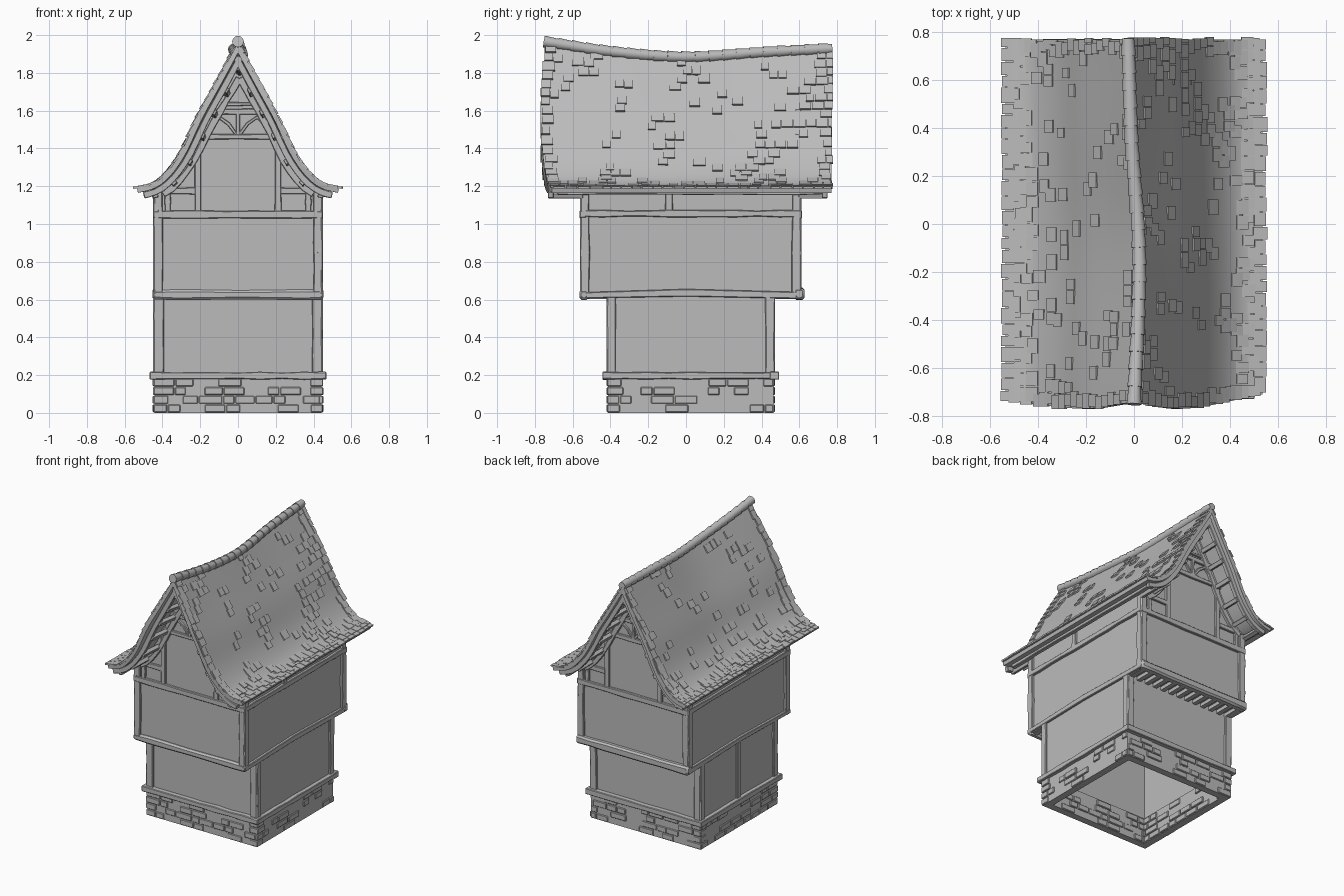
import bpy, bmesh, math, random
from mathutils import Vector as V, Matrix

random.seed(4)
cube = bpy.data.objects.get("Cube")
if cube:
    bpy.data.objects.remove(cube, do_unlink=True)

grey = bpy.data.materials.new("plain_grey")
grey.use_nodes = True
grey.diffuse_color = (0.5, 0.5, 0.5, 1)
grey.node_tree.nodes["Principled BSDF"].inputs["Base Color"].default_value = grey.diffuse_color

X, Y, Z = V((1, 0, 0)), V((0, 1, 0)), V((0, 0, 1))
RIDGE_X = [(-.75, 0), (-.15, .022), (.35, -.01), (.78, -.025)]
RIDGE_Z = [(-.75, 1.962), (-.4, 1.91), (0, 1.88), (.4, 1.905), (.78, 1.925)]
PROFILE = [(0, 1), (.2, .74), (.4, .485), (.56, .25), (.7, .11), (.83, .035), (1, 0)]
FRONT_EDGE = [(-1, -.735), (-.4, -.77), (0, -.745), (.4, -.77), (1, -.71)]
BACK_EDGE = .77
EAVE_X, EAVE_Z = .535, 1.19


def spline(pts, t):
    """Smooth curve through the points, extended straight beyond the ends."""
    def slope(i):
        a, b = pts[max(i - 1, 0)], pts[min(i + 1, len(pts) - 1)]
        return (b[1] - a[1]) / (b[0] - a[0])
    last = len(pts) - 1
    if t <= pts[0][0]:
        return pts[0][1] + (t - pts[0][0]) * slope(0)
    if t >= pts[last][0]:
        return pts[last][1] + (t - pts[last][0]) * slope(last)
    i = max(k for k in range(last) if pts[k][0] <= t)
    (a, p), (b, q) = pts[i], pts[i + 1]
    u = (t - a) / (b - a)
    e = u * u * (3 - 2 * u)
    return p + (q - p) * e + (b - a) * u * (1 - u) * ((1 - u) * slope(i) - u * slope(i + 1))


def roof(side, f, y, drop=0):
    """Point on the roof, f from ridge to eave, moved inwards by drop."""
    def at(g):
        x = spline(RIDGE_X, y) * (1 - g) + side * EAVE_X * g
        return V((x, y, EAVE_Z + spline(PROFILE, g) * (spline(RIDGE_Z, y) - EAVE_Z)))
    down = (at(f + .01) - at(f - .01)).normalized()
    normal = side * down.cross(Y)
    return at(f) - normal * drop, down, normal


def finish(name, bm, smooth=False, thickness=0, bevel=0):
    if not thickness:
        bmesh.ops.recalc_face_normals(bm, faces=bm.faces)
    mesh = bpy.data.meshes.new(name)
    bm.to_mesh(mesh)
    bm.free()
    mesh.materials.append(grey)
    ob = bpy.data.objects.new(name, mesh)
    bpy.context.collection.objects.link(ob)
    bpy.ops.object.select_all(action='DESELECT')
    ob.select_set(True)
    bpy.context.view_layer.objects.active = ob
    if thickness:
        mod = ob.modifiers.new("thickness", 'SOLIDIFY')
        mod.thickness, mod.offset = thickness, -1
        bpy.ops.object.modifier_apply(modifier=mod.name)
    if bevel:
        mod = ob.modifiers.new("worn_edges", 'BEVEL')
        mod.width, mod.segments = bevel, 1
    if smooth:
        bpy.ops.object.shade_smooth_by_angle(angle=math.radians(35))


def box(bm, lo, hi):
    lo, hi = V(lo), V(hi)
    bmesh.ops.create_cube(bm, size=1, matrix=Matrix.Translation((lo + hi) / 2)
                          @ Matrix.Diagonal((hi - lo).to_4d()))


def timber(bm, pts, width, depth, facing, wobble=.003):
    """Slightly uneven beam along the points, facing out of its wall."""
    pts = [V(p) for p in pts]
    if len(pts) == 2:
        n = max(2, round((pts[1] - pts[0]).length / .12))
        pts = [pts[0].lerp(pts[1], k / n) for k in range(n + 1)]
    rings = []
    for i, p in enumerate(pts):
        along = pts[min(i + 1, len(pts) - 1)] - pts[max(i - 1, 0)]
        across = along.cross(facing).normalized()
        w = width / 2 + random.uniform(-wobble, wobble)
        d = depth / 2
        rings.append([bm.verts.new(p + across * w * a + facing * d * b)
                      for a, b in ((1, 1), (-1, 1), (-1, -1), (1, -1))])
    for r, s in zip(rings, rings[1:]):
        for k in range(4):
            bm.faces.new((r[k], r[k - 1], s[k - 1], s[k]))
    bm.faces.new(rings[0])
    bm.faces.new(rings[-1])


def shell(name, x, y0, y1, z0, z1, t):
    """Four walls open at the bottom and top."""
    bm = bmesh.new()
    for s in (-1, 1):
        box(bm, (min(s * x, s * (x - t)), y0, z0), (max(s * x, s * (x - t)), y1, z1))
    for a in (y0, y1 - t):
        box(bm, (t - x, a, z0), (x - t, a + t, z1))
    finish(name, bm)


# Hollow lower storey and solid upper storey
shell("stone_base", .442, -.412, .462, 0, .19, .05)
shell("ground_floor_walls", .436, -.406, .456, .18, .63, .03)
bm = bmesh.new()
box(bm, (-.432, -.545, .628), (.432, .595, 1.18))
finish("upper_floor_walls", bm)

# Bricks standing out of the base on both faces
bm = bmesh.new()
for row in range(4):
    z = .003 + row * .046
    for wall in range(4):
        along_x = wall < 2
        start, end = (-.447, .447) if along_x else (-.417, .467)
        mid = (-.387, .437, -.417, .417)[wall]
        p = start
        while p < end - .03:
            q = min(p + random.uniform(.06, .13), end)
            if random.random() < .55 or p == start:
                d = .031 + random.uniform(0, .004)
                lo, hi = ((p, mid - d), (q - .006, mid + d)) if along_x else ((mid - d, p), (mid + d, q - .006))
                box(bm, (*lo, z), (*hi, z + .041))
            p = q
finish("base_bricks", bm, bevel=.004)

# Timber frame of both storeys
bm = bmesh.new()
for y, out, upper in ((-.406, -Y, -.545), (.456, Y, .595)):
    sign = out.y
    timber(bm, [(-.468, y + sign * .012, .197), (.468, y + sign * .012, .197)], .038, .05, out)
    timber(bm, [(-.45, upper, 1.05), (.45, upper, 1.05)], .04, .036, out)
    for s in (-1, 1):
        timber(bm, [(s * .419, y, .2), (s * .419, y, .62)], .05, .032, out)
        timber(bm, [(s * .422, upper, .63), (s * .422, upper, 1.17)], .046, .032, out)
for s in (-1, 1):
    out = X * s
    timber(bm, [(s * .444, -.44, .197), (s * .444, .49, .197)], .038, .046, out)
    timber(bm, [(s * .434, -.56, .622), (s * .434, 0, .636), (s * .434, .61, .622)], .034, .034, out)
    timber(bm, [(s * .434, -.56, 1.055), (s * .434, .61, 1.055)], .034, .034, out)
    timber(bm, [(s * .468, -.68, 1.168), (s * .468, .72, 1.168)], .026, .03, out)
    for a, b, z0, z1 in ((-.395, .445, .2, .62), (-.535, .585, .63, 1.18)):
        for y in (a, b):
            timber(bm, [(s * .434, y, z0), (s * .434, y, z1)], .048, .03, out)
    timber(bm, [(s * .434, -.09, 1.06), (s * .434, -.09, 1.19)], .04, .026, out)
timber(bm, [(-.436, .03, .2), (-.436, .03, .62)], .04, .026, -X)
finish("timber_frame", bm, bevel=.004)

# Overhang beams with joists between them and the lower wall
bm = bmesh.new()
timber(bm, [(-.452, -.54, .625), (.452, -.54, .625)], .052, .046, -Y)
timber(bm, [(-.452, .6, .63), (.452, .6, .63)], .06, .056, Y)
finish("overhang_beams", bm, smooth=True, bevel=.012)
bm = bmesh.new()
for k in range(13):
    x = -.41 + k * .82 / 12
    for a, b in ((-.53, -.39), (.44, .59)):
        box(bm, (x - .016, a, .603), (x + .016, b, .632))
finish("joists", bm)

# Gable walls, their framing, rafters, purlin ends and bargeboards
walls, frame, trim = bmesh.new(), bmesh.new(), bmesh.new()
steps = [k / 16 for k in range(1, 14)]
for y, out, edge in ((-.545, -Y, -.715), (.595, Y, .735)):
    outline = [V((-.43, y, 1.05))] + [roof(-1, f, y, .03)[0] for f in reversed(steps)]
    outline += [roof(1, f, y, .03)[0] for f in steps] + [V((.43, y, 1.05))]
    face = walls.faces.new([walls.verts.new(p) for p in outline])
    inner = bmesh.ops.extrude_face_region(walls, geom=[face])["geom"]
    bmesh.ops.translate(walls, vec=-out * .04, verts=[g for g in inner if isinstance(g, bmesh.types.BMVert)])

    def strut(*pts, width=.034):
        timber(frame, [(px, y, pz) for px, pz in pts], width, .03, out, .002)
    strut((-.24, 1.462), (.24, 1.462), width=.03)
    strut((-.17, 1.595), (.17, 1.595), width=.03)
    strut((0, 1.47), (0, 1.59), width=.022)
    strut((-.09, 1.635), (.09, 1.635), width=.016)
    for s in (-1, 1):
        strut((s * .212, 1.06), (s * .212, 1.46))
        strut((s * .225, 1.175), (s * .40, 1.175))
        strut((s * .372, 1.06), (s * .372, 1.17), width=.03)
        strut((s * .17, 1.475), (s * .145, 1.53), (s * .1, 1.565), (s * .05, 1.53), (s * .01, 1.475), width=.018)
        timber(frame, [roof(s, f, y, .075)[0] for f in steps[1:]], .034, .036, out)
        board = [k / 20 for k in range(1, 20)]
        timber(trim, [roof(s, f, edge, .045)[0] for f in board], .034, .03, out, .001)
        for f in (.1, .22, .34, .46, .58, .72, .86):
            a, b = roof(s, f, y, .06)[0], roof(s, f, edge + out.y * .012, .06)[0]
            timber(trim, [a, b], .03, .03, roof(s, f, y)[2], 0)
finish("gable_walls", walls)
finish("gable_frame", frame, bevel=.003)
finish("bargeboards_and_purlins", trim, bevel=.003)

# Sagging curved roof
bm = bmesh.new()
N, M = 24, 30
grid = []
for i in range(-N, N + 1):
    f, side = abs(i) / N, (1 if i >= 0 else -1)
    front = spline(FRONT_EDGE, i / N)
    grid.append([bm.verts.new(roof(side, f, front + (BACK_EDGE - front) * j / M)[0]) for j in range(M + 1)])
for a, b in zip(grid, grid[1:]):
    for j in range(M):
        bm.faces.new((a[j], b[j], b[j + 1], a[j + 1]))
finish("roof", bm, smooth=True, thickness=.026)

# Shingles: full along the edges, scattered over the middle
bm = bmesh.new()
ROWS = 21
for side in (-1, 1):
    for row in range(ROWS):
        f = (row + .6) / ROWS
        y = spline(FRONT_EDGE, side * f) + random.uniform(-.012, .008)
        first = True
        while y < BACK_EDGE - .015:
            width = random.uniform(.045, .07)
            end = min(y + width, BACK_EDGE + random.uniform(-.004, .012))
            patch = math.sin(y * 9 + row * .25 + side) > .3
            chance = .5 if row > ROWS - 6 else (.3 if patch else .06)
            if first or end > BACK_EDGE - .03 or row == ROWS - 1 or random.random() < chance:
                p, down, normal = roof(side, f, (y + end) / 2, -.003)
                tilt = (down + normal * .1).normalized()
                up = side * tilt.cross(Y)
                rot = Matrix((Y, tilt, up)).transposed().to_4x4()
                size = V((end - y - .004, random.uniform(.045, .06), .011))
                bmesh.ops.create_cube(bm, size=1, matrix=Matrix.Translation(p) @ rot @ Matrix.Diagonal(size.to_4d()))
            first, y = False, end
finish("shingles", bm)

# Overlapping ridge tiles
bm = bmesh.new()
CAPS = 21
for k in range(CAPS):
    a, b = (V((spline(RIDGE_X, y), y, spline(RIDGE_Z, y) + .004))
            for y in (-.752 + 1.526 * (k + t) / CAPS for t in (0, 1.12 if k < CAPS - 1 else 1)))
    turn = (b - a).to_track_quat('Z', 'Y').to_matrix().to_4x4()
    bmesh.ops.create_cone(bm, cap_ends=True, segments=12, radius1=.031, radius2=.025,
                          depth=(b - a).length, matrix=Matrix.Translation((a + b) / 2) @ turn)
finish("ridge_tiles", bm, smooth=True)
